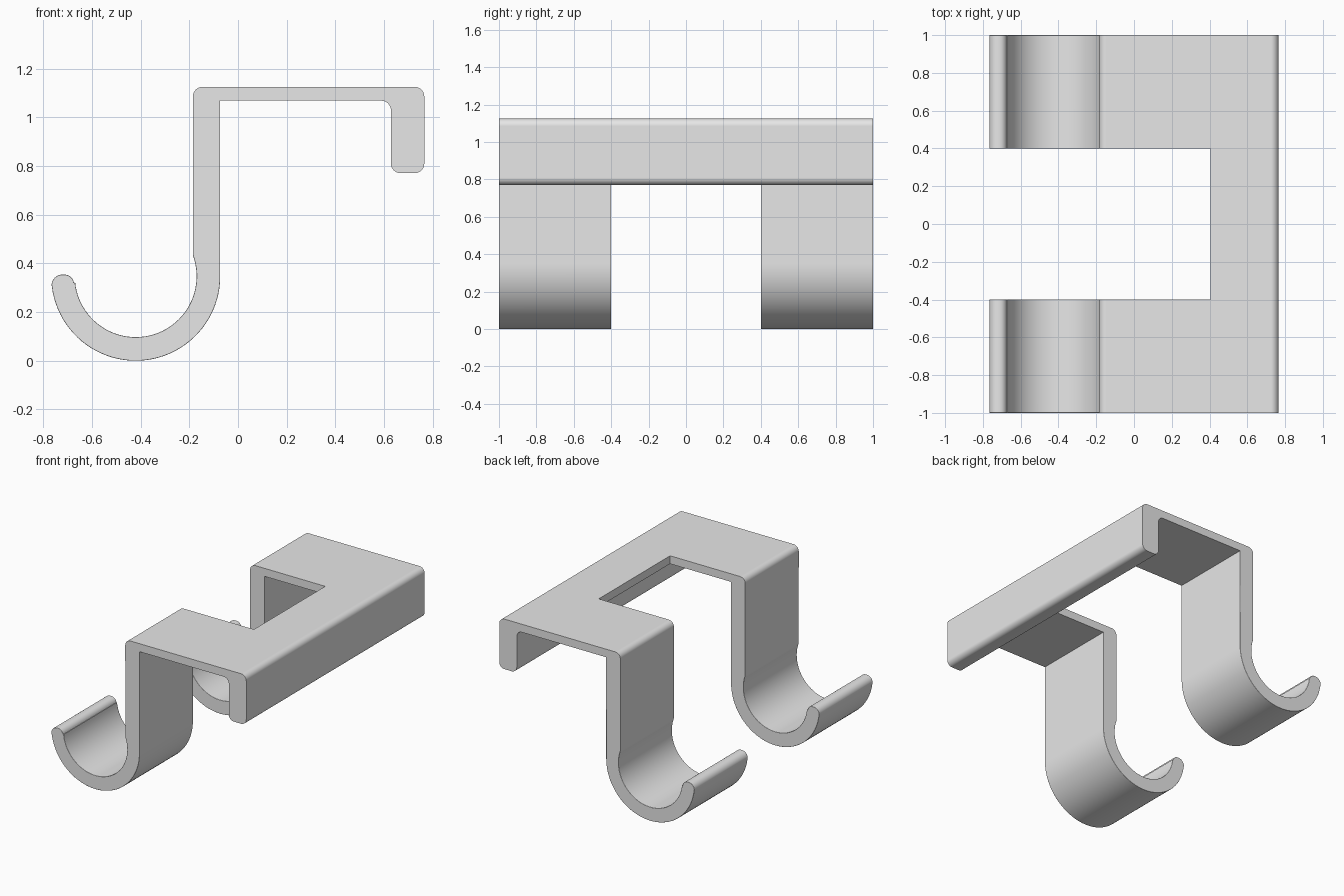
import bpy, bmesh, math

if "Cube" in bpy.data.objects:
    bpy.data.objects.remove(bpy.data.objects["Cube"])

CX, CZ, R_OUT, R_IN = -0.42, 0.347, 0.347, 0.25   # hook arc


def arc(cx, cz, r, a0, a1, n):
    """Points on an arc in the XZ plane, angles in degrees."""
    return [(cx + r * math.cos(math.radians(a0 + (a1 - a0) * i / n)),
             cz + r * math.sin(math.radians(a0 + (a1 - a0) * i / n)))
            for i in range(n + 1)]


# Side profile: stem, top plate, rear lip, then down to the hook and its tip
F = 0.04
profile = []
profile += arc(CX, CZ, R_OUT, 0, -173, 44)                   # outside of hook
profile += arc(-0.721, 0.309, 0.045, 176, 90, 6)             # rounded tip
profile += arc(-0.713, 0.314, 0.040, 88, 8, 6)
profile += arc(CX, CZ, R_IN, 186, 379.4, 48)                 # inside of hook
profile += arc(-0.185 + F, 1.125 - F, F, 180, 90, 8)         # top of stem
profile += arc(0.765 - F, 1.125 - F, F, 90, 0, 8)            # top of lip
profile += arc(0.765 - F, 0.77 + F, F, 0, -90, 8)            # foot of lip
profile += arc(0.628 + F, 0.77 + F, F, 270, 180, 8)
profile += arc(0.628 - F, 1.068 - F, F, 0, 90, 8)            # inner fillet
profile += [(-0.073, 1.068)]                                 # inner stem corner

# Double hook bracket, full width
bm = bmesh.new()
face = bm.faces.new([bm.verts.new((x, -1, z)) for x, z in profile])
ext = bmesh.ops.extrude_face_region(bm, geom=[face])
bmesh.ops.translate(bm, vec=(0, 2, 0),
                    verts=[v for v in ext["geom"] if isinstance(v, bmesh.types.BMVert)])
bmesh.ops.recalc_face_normals(bm, faces=bm.faces)
mesh = bpy.data.meshes.new("hook_bracket")
bm.to_mesh(mesh)
bm.free()
bracket = bpy.data.objects.new("hook_bracket", mesh)
bpy.context.collection.objects.link(bracket)

# Gap between the two arms
bpy.ops.mesh.primitive_cube_add(size=1, location=(-0.5975, 0, 0.5))
cutter = bpy.context.object
cutter.name = "gap_cutter"
cutter.scale = (2.005, 0.8, 3)
cutter.hide_render = True
cut = bracket.modifiers.new("gap", "BOOLEAN")
cut.operation = "DIFFERENCE"
cut.solver = "EXACT"
cut.object = cutter
bpy.context.view_layer.update()
dg = bpy.context.evaluated_depsgraph_get()
cut_mesh = bpy.data.meshes.new_from_object(bracket.evaluated_get(dg))
bracket.modifiers.clear()
bracket.data = cut_mesh
bpy.data.objects.remove(cutter)

# Soften the side edges of the hooks and the inner stem edges
bm = bmesh.new()
bm.from_mesh(cut_mesh)


def soft(e):
    a, b = e.verts
    if abs(a.co.y - b.co.y) > 1e-4 or len(e.link_faces) != 2:
        return False
    if e.calc_face_angle(0) < 0.5:
        return False
    mid = (a.co + b.co) / 2
    return mid.x < -0.06 and (mid.z < 0.43 or (mid.x > -0.08 and mid.z < 1.0))


bmesh.ops.bevel(bm, geom=[e for e in bm.edges if soft(e)], offset=0.014,
                offset_type="OFFSET", segments=3, profile=0.5,
                affect="EDGES", clamp_overlap=True)
bm.to_mesh(cut_mesh)
bm.free()

# Single grey material
grey = bpy.data.materials.new("light_grey")
grey.diffuse_color = (0.8, 0.8, 0.8, 1)
grey.use_nodes = True
grey.node_tree.nodes["Principled BSDF"].inputs["Base Color"].default_value = grey.diffuse_color
cut_mesh.materials.clear()
cut_mesh.materials.append(grey)

bpy.ops.object.select_all(action="DESELECT")
bracket.select_set(True)
bpy.context.view_layer.objects.active = bracket
bpy.ops.object.shade_smooth_by_angle(angle=math.radians(35))
weighted = bracket.modifiers.new("weighted_normals", "WEIGHTED_NORMAL")
weighted.keep_sharp = True
